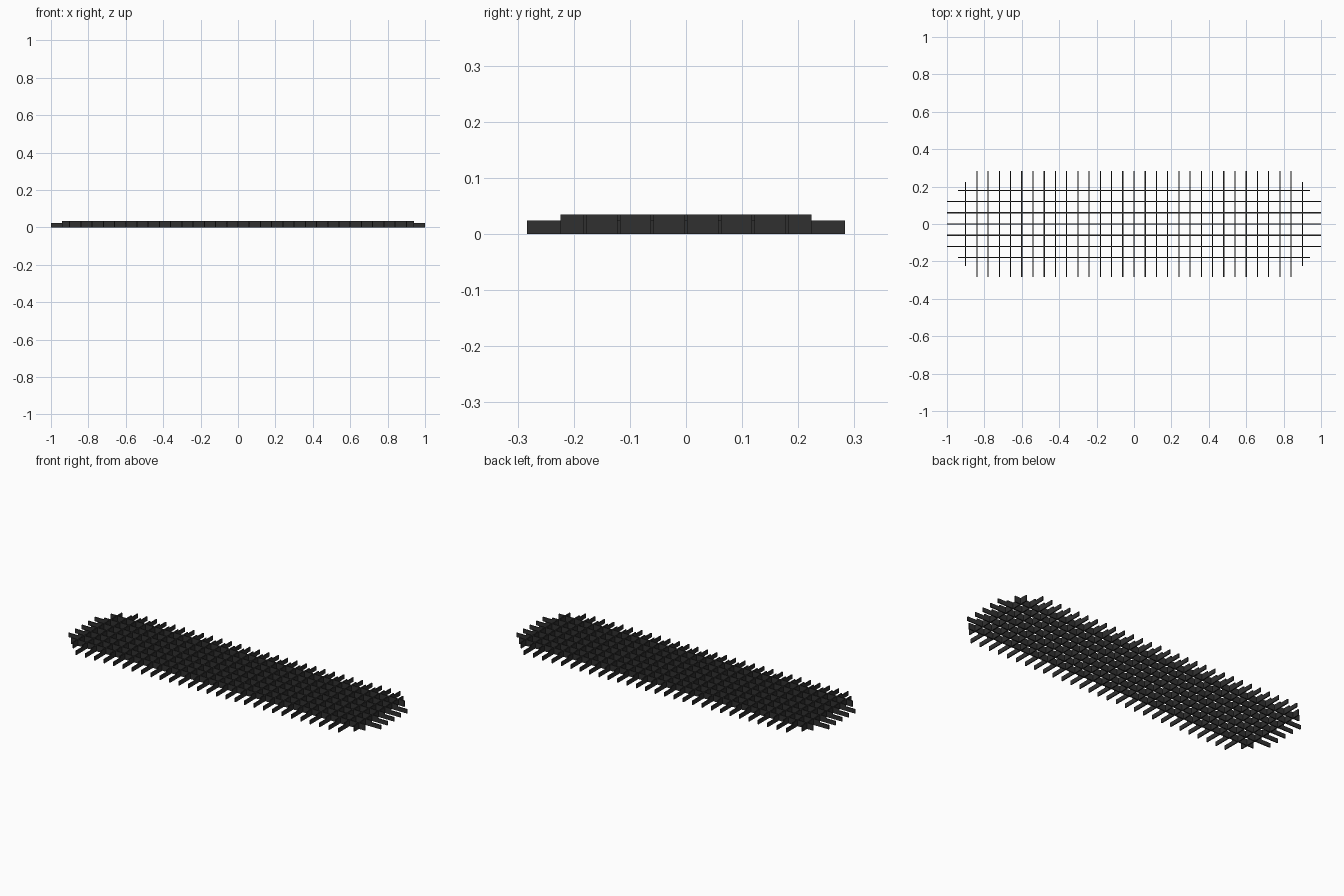
import bpy, bmesh
from mathutils import Vector

if "Cube" in bpy.data.objects:
    bpy.data.objects.remove(bpy.data.objects["Cube"])

PITCH = 0.06      # grid spacing
THICK = 0.006     # slat thickness
TOP, TAB = 0.035, 0.024   # full height, end tab height

mat = bpy.data.materials.new("charcoal")
mat.diffuse_color = (0.03, 0.03, 0.03, 1)
mat.use_nodes = True
mat.node_tree.nodes["Principled BSDF"].inputs["Base Color"].default_value = mat.diffuse_color


def slat(bm, along_x, offset, body, tip):
    """Upright slat: full height to +-body, low tab out to +-tip."""
    if tip > body:
        half = [(tip, 0), (tip, TAB), (body, TAB), (body, TOP)]
    else:
        half = [(body, 0), (body, TOP)]
    prof = half + [(-a, z) for a, z in reversed(half)]

    def place(a, b, z):
        return Vector((a, b, z)) if along_x else Vector((b, a, z))

    face = bm.faces.new([bm.verts.new(place(a, offset - THICK / 2, z)) for a, z in prof])
    ext = bmesh.ops.extrude_face_region(bm, geom=[face], use_keep_orig=True)
    moved = [v for v in ext["geom"] if isinstance(v, bmesh.types.BMVert)]
    bmesh.ops.translate(bm, verts=moved, vec=place(0, THICK, 0))


def slat_set(name, along_x, count, body, tip):
    """Row of parallel slats; the outermost pair has no tabs."""
    bm = bmesh.new()
    for i in range(-count, count + 1):
        slat(bm, along_x, i * PITCH, body, body if abs(i) == count else tip)
    bmesh.ops.recalc_face_normals(bm, faces=bm.faces)
    me = bpy.data.meshes.new(name)
    bm.to_mesh(me)
    bm.free()
    me.materials.append(mat)
    bpy.context.collection.objects.link(bpy.data.objects.new(name, me))


# Lengthwise slats and the cross slats that pass through them
slat_set("long_slats", True, 3, 0.94, 1.0)
slat_set("cross_slats", False, 15, 0.224, 0.283)
